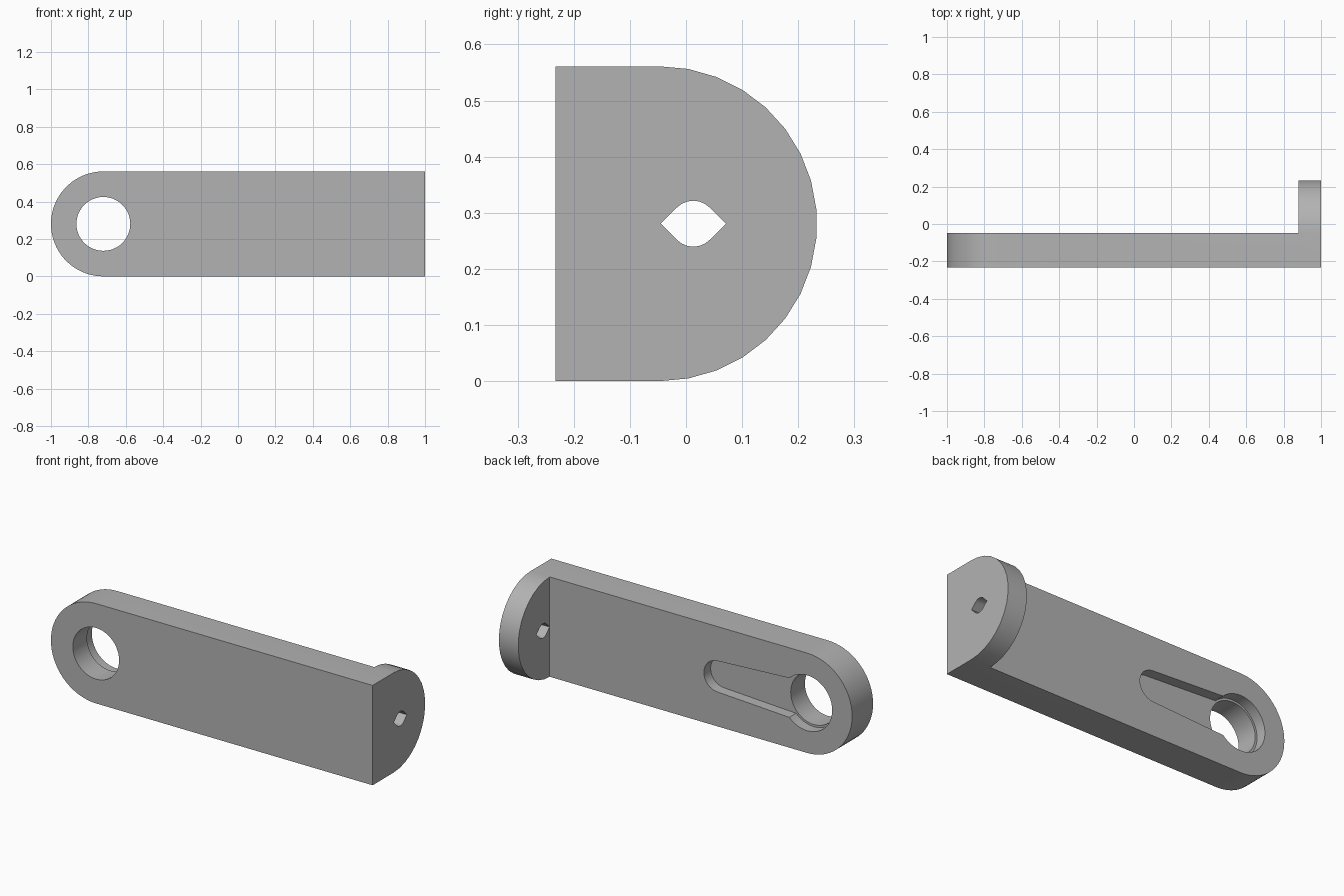
import bpy
import bmesh
from math import sin, cos, radians

old = bpy.data.objects.get("Cube")
if old:
    bpy.data.objects.remove(old, do_unlink=True)

FRONT, BACK, BAR_BACK = -0.233, 0.233, -0.047
R = 0.2805            # half height, also the end radius
PIN = -0.72           # x of the large round hole


def arc(cx, cy, r, start, end, steps):
    """Points along a circular arc, angles in degrees."""
    angles = [radians(start + (end - start) * i / steps) for i in range(steps + 1)]
    return [(cx + r * cos(a), cy + r * sin(a)) for a in angles]


def prism(name, outline, axis, low, high):
    """Extrude a flat outline along x, y or z."""
    place = {"x": lambda u, v, w: (w, u, v),
             "y": lambda u, v, w: (u, w, v),
             "z": lambda u, v, w: (u, v, w)}[axis]
    bm = bmesh.new()
    ends = [[bm.verts.new(place(u, v, w)) for u, v in outline] for w in (low, high)]
    for end in ends:
        bm.faces.new(end)
    n = len(outline)
    for i in range(n):
        j = (i + 1) % n
        bm.faces.new((ends[0][i], ends[0][j], ends[1][j], ends[1][i]))
    bmesh.ops.recalc_face_normals(bm, faces=bm.faces)
    mesh = bpy.data.meshes.new(name)
    bm.to_mesh(mesh)
    bm.free()
    obj = bpy.data.objects.new(name, mesh)
    bpy.context.collection.objects.link(obj)
    return obj


def shape(body, cutter, operation):
    """Apply a boolean and drop the helper."""
    cutter.hide_render = True
    mod = body.modifiers.new(cutter.name, "BOOLEAN")
    mod.operation = operation
    mod.solver = "EXACT"
    mod.object = cutter
    bpy.context.view_layer.objects.active = body
    bpy.ops.object.modifier_apply(modifier=mod.name)
    bpy.data.objects.remove(cutter, do_unlink=True)


# L-shaped plan: long arm plus the flange turned back at its left end
plan = [(-1.1, FRONT), (1, FRONT), (1, 0.3), (0.88, 0.3), (0.88, BAR_BACK), (-1.1, BAR_BACK)]
bracket = prism("angle_bracket", plan, "z", -0.1, 0.7)

# Rounded arm end and rounded flange end
arm_end = arc(R - 1, R, R, 90, 270, 34) + [(1.2, 0), (1.2, 2 * R)]
shape(bracket, prism("arm_outline", arm_end, "y", -0.5, 0.5), "INTERSECT")
flange_end = arc(BAR_BACK, R, R, -90, 90, 17) + [(-0.5, 2 * R), (-0.5, 0)]
shape(bracket, prism("flange_outline", flange_end, "x", -1.3, 1.3), "INTERSECT")

# Shallow keyhole recess in the back of the arm
recess = arc(PIN, R, 0.156, 45, 315, 36) + arc(-0.165, R, 0.087, -87, 87, 16)
shape(bracket, prism("keyhole_recess", recess, "y", BAR_BACK - 0.06, 0.1), "DIFFERENCE")

# Large round hole through the arm
pin_hole = arc(PIN, R, 0.144, 0, 352.5, 47)
shape(bracket, prism("round_hole", pin_hole, "y", -0.5, 0.1), "DIFFERENCE")

# Small hole in the flange, pointed at both sides
r, cy = 0.041, 0.013
point = r * 2 ** 0.5
small = (arc(cy, R, r, 45, 135, 6) + [(cy - point, R)]
         + arc(cy, R, r, 225, 315, 6) + [(cy + point, R)])
shape(bracket, prism("pointed_hole", small, "x", 0.7, 1.2), "DIFFERENCE")

# Single plain grey
grey = bpy.data.materials.new("plain_grey")
grey.use_nodes = True
colour = (0.45, 0.45, 0.45, 1)
grey.diffuse_color = colour
grey.node_tree.nodes["Principled BSDF"].inputs["Base Color"].default_value = colour
bracket.data.materials.clear()
bracket.data.materials.append(grey)
for face in bracket.data.polygons:
    face.material_index = 0

bpy.ops.object.select_all(action="DESELECT")
bracket.select_set(True)
bpy.context.view_layer.objects.active = bracket
bpy.ops.object.shade_smooth_by_angle(angle=radians(25))
